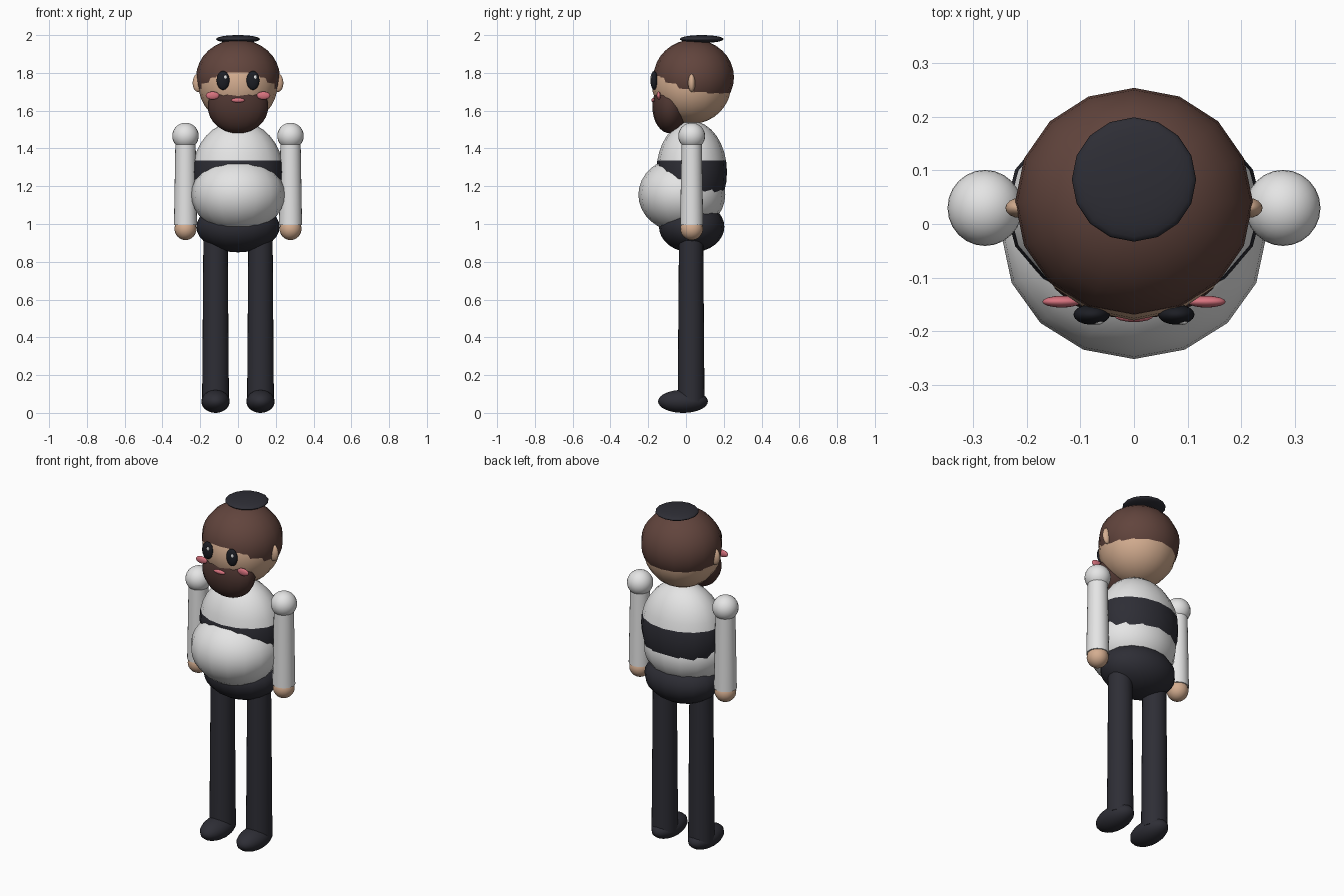
import bpy
import bmesh

old = bpy.data.objects.get("Cube")
if old:
    bpy.data.objects.remove(old, do_unlink=True)


def material(name, r, g, b):
    m = bpy.data.materials.new(name)
    m.use_nodes = True
    m.diffuse_color = (r, g, b, 1)
    bsdf = next(n for n in m.node_tree.nodes if n.type == 'BSDF_PRINCIPLED')
    bsdf.inputs["Base Color"].default_value = (r, g, b, 1)
    bsdf.inputs["Roughness"].default_value = 0.7
    return m


white = material("shirt white", 0.78, 0.78, 0.78)
skin = material("skin tan", 0.66, 0.42, 0.28)
brown = material("hair brown", 0.12, 0.058, 0.046)
dark_brown = material("beard brown", 0.075, 0.036, 0.03)
charcoal = material("cloth charcoal", 0.027, 0.027, 0.036)
black = material("eye black", 0.012, 0.013, 0.018)
pink = material("blush pink", 0.68, 0.17, 0.21)


def finish(name, bm, mats, location):
    mesh = bpy.data.meshes.new(name)
    bm.to_mesh(mesh)
    bm.free()
    for m in mats:
        mesh.materials.append(m)
    obj = bpy.data.objects.new(name, mesh)
    obj.location = location
    bpy.context.collection.objects.link(obj)
    for p in mesh.polygons:
        p.use_smooth = True
    return obj


def ellipsoid(name, location, radii, mat, segments=16):
    bm = bmesh.new()
    bmesh.ops.create_uvsphere(bm, u_segments=segments, v_segments=16, radius=1)
    bmesh.ops.scale(bm, vec=radii, verts=bm.verts)
    return finish(name, bm, [mat], location)


def tube(name, x, y, bottom, top, r_bottom, r_top, mat):
    bm = bmesh.new()
    bmesh.ops.create_cone(bm, cap_ends=True, segments=24, radius1=r_bottom,
                          radius2=r_top, depth=top - bottom)
    obj = finish(name, bm, [mat], (x, y, (top + bottom) / 2))
    for p in obj.data.polygons:
        p.use_smooth = abs(p.normal.z) < 0.9
    return obj


# Torso with a dark chest band cut into its faces
torso_z, band_low, band_high = 1.275, 1.1, 1.335
bm = bmesh.new()
bmesh.ops.create_uvsphere(bm, u_segments=16, v_segments=16, radius=1)
bmesh.ops.scale(bm, vec=(0.24, 0.187, 0.27), verts=bm.verts)
for z in (band_low, band_high):
    bmesh.ops.bisect_plane(bm, geom=bm.verts[:] + bm.edges[:] + bm.faces[:],
                           plane_co=(0, 0, z - torso_z), plane_no=(0, 0, 1))
for f in bm.faces:
    z = f.calc_center_median().z + torso_z
    f.material_index = int(band_low < z < band_high)
finish("torso", bm, [white, charcoal], (0, 0.03, torso_z))

# Belly and trouser seat
ellipsoid("belly", (0, -0.022, 1.155), (0.247, 0.23, 0.2), white)
ellipsoid("trouser_seat", (0, 0.03, 0.985), (0.22, 0.173, 0.135), charcoal)

# Head, hair, beard and cap
ellipsoid("head", (0, 0.03, 1.74), (0.21, 0.21, 0.21), skin)
ellipsoid("hair", (0, 0.041, 1.777), (0.222, 0.213, 0.2), brown)
ellipsoid("beard", (0, -0.085, 1.62), (0.16, 0.093, 0.14), dark_brown)
ellipsoid("cap", (0, 0.083, 1.979), (0.116, 0.116, 0.021), charcoal)
ellipsoid("mouth", (0, -0.172, 1.655), (0.036, 0.011, 0.012), pink)

# Paired parts
for side, s in (("left", 1), ("right", -1)):
    ellipsoid(side + "_eye", (s * 0.079, -0.169, 1.76), (0.034, 0.019, 0.05), black)
    ellipsoid(side + "_eye_glint", (s * 0.079 + 0.012, -0.183, 1.777),
              (0.009, 0.005, 0.011), white)
    ellipsoid(side + "_cheek", (s * 0.135, -0.145, 1.68), (0.036, 0.011, 0.021), pink)
    ellipsoid(side + "_ear", (s * 0.212, 0.03, 1.747), (0.028, 0.019, 0.048), skin)

    ellipsoid(side + "_shoulder", (s * 0.278, 0.03, 1.466), (0.07, 0.071, 0.07), white, 24)
    tube(side + "_sleeve", s * 0.278, 0.03, 0.995, 1.466, 0.061, 0.053, white)
    ellipsoid(side + "_hand", (s * 0.278, 0.03, 0.974), (0.058, 0.06, 0.059), skin)

    tube(side + "_leg", s * 0.119, 0.027, 0.06, 0.96, 0.071, 0.064, charcoal)
    ellipsoid(side + "_shoe", (s * 0.119, -0.016, 0.061), (0.075, 0.132, 0.061), charcoal)
